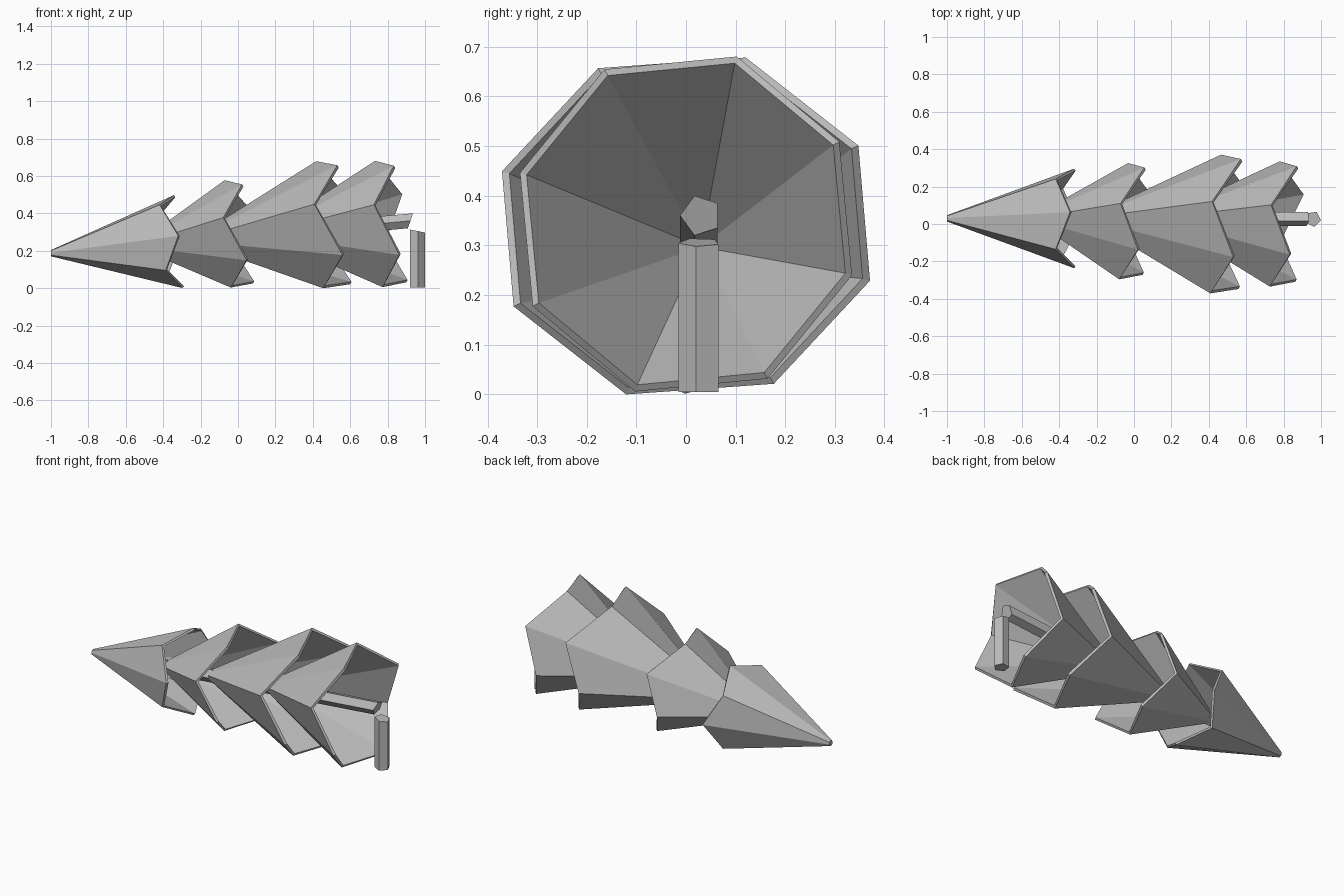
import bpy, bmesh
from math import sin, cos, pi, radians
from mathutils import Vector

cube = bpy.data.objects.get("Cube")
if cube:
    bpy.data.objects.remove(cube, do_unlink=True)

grey = bpy.data.materials.new("plain_grey")
grey.use_nodes = True
grey.diffuse_color = (0.5, 0.5, 0.5, 1)
grey.node_tree.nodes["Principled BSDF"].inputs["Base Color"].default_value = (0.5, 0.5, 0.5, 1)


def finish(name, bm):
    """Turn a closed bmesh into a flat-shaded object."""
    bmesh.ops.recalc_face_normals(bm, faces=bm.faces)
    mesh = bpy.data.meshes.new(name)
    bm.to_mesh(mesh)
    bm.free()
    mesh.materials.append(grey)
    obj = bpy.data.objects.new(name, mesh)
    bpy.context.collection.objects.link(obj)
    return obj


def bridge(bm, a, b):
    for i in range(len(a)):
        j = (i + 1) % len(a)
        bm.faces.new((a[i], a[j], b[j], b[i]))


def trunk_axis(x):
    """Point on the leaning trunk line."""
    return Vector((x, 0.03, 0.277 + 0.09 * x))


def foliage_tier(name, tip_x, short_x, long_x, centre, radii, phase, lean):
    """Hollow eight-sided cone whose rim alternates short and long points."""
    bm = bmesh.new()
    tip = trunk_axis(tip_x)
    rings = {"cap": [], "outer": [], "inner": []}
    for i in range(8):
        a = radians(phase) + i * pi / 4
        dy, dz = radii[0] * sin(a), radii[1] * cos(a)
        x = (long_x if i % 2 else short_x) - lean[0] * dy - lean[1] * dz
        rim = Vector((x, centre[0] + dy, centre[1] + dz))
        inset = Vector((x + 0.008, centre[0] + dy * 0.96, centre[1] + dz * 0.96))
        rings["cap"].append(bm.verts.new(tip + Vector((0, sin(a), cos(a))) * 0.017))
        rings["outer"].append(bm.verts.new(rim))
        rings["inner"].append(bm.verts.new(inset))
    bm.faces.new(rings["cap"])
    bridge(bm, rings["cap"], rings["outer"])
    bridge(bm, rings["outer"], rings["inner"])
    peak = bm.verts.new(trunk_axis(tip_x + 0.06))
    for i in range(8):
        bm.faces.new((rings["inner"][i], rings["inner"][(i + 1) % 8], peak))
    finish(name, bm)


def prism(name, low, high):
    """Closed five-sided post between two rings of points."""
    bm = bmesh.new()
    a = [bm.verts.new(p) for p in low]
    b = [bm.verts.new(p) for p in high]
    bridge(bm, a, b)
    bm.faces.new(a)
    bm.faces.new(b)
    finish(name, bm)


# Four foliage tiers, from the treetop down
foliage_tier("top_tier", -1.0, -0.403, -0.32, (0.03, 0.249), (0.268, 0.25), -38, (0.01, 0.09))
tilt = (-0.055, 0.077)
foliage_tier("upper_tier", -0.53, -0.055, 0.05, (0.015, 0.29), (0.325, 0.3), 17, tilt)
foliage_tier("lower_tier", -0.23, 0.437, 0.565, (0.0, 0.339), (0.39, 0.357), 18, tilt)
foliage_tier("bottom_tier", 0.16, 0.753, 0.866, (0.0, 0.343), (0.35, 0.353), 17, tilt)

# Leaning trunk, cut at a slant
angles = [i * 2 * pi / 5 for i in range(5)]
section = [Vector((0, -cos(a), sin(a))) * 0.042 for a in angles]
prism("trunk",
      [trunk_axis(-0.75) + s for s in section],
      [trunk_axis(0.922) + s + Vector((s.z * 0.35, 0, 0)) for s in section])

# Separate upright post at the foot of the trunk
foot = [Vector((0.957 + 0.043 * cos(a - 0.17), 0.027 + 0.043 * sin(a - 0.17), 0)) for a in angles]
prism("foot_post",
      [p + Vector((0, 0, 0.004)) for p in foot],
      [p + Vector((0, 0, 0.306 - (p.x - 0.957) * 0.2)) for p in foot])
